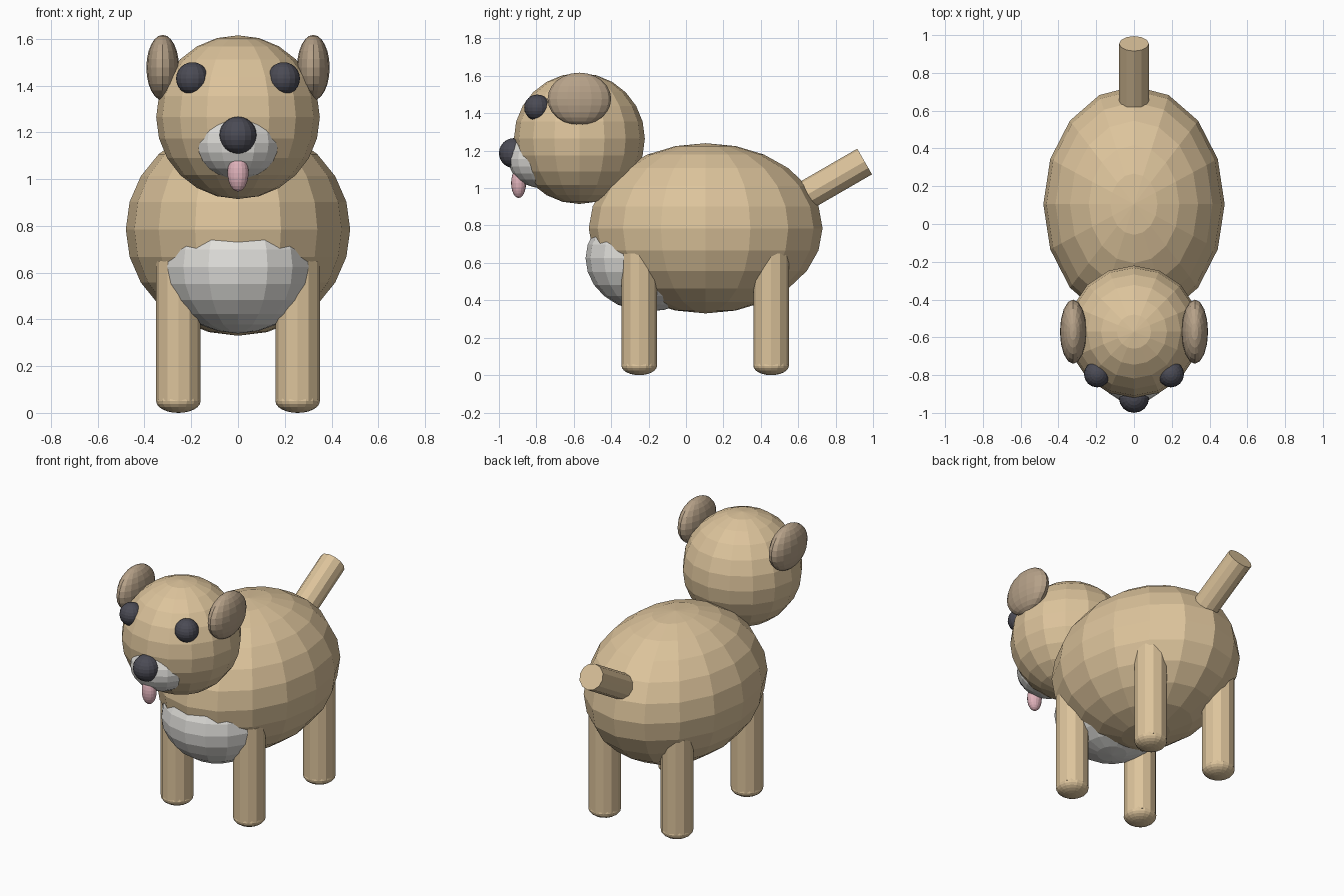
import bpy
import math

if "Cube" in bpy.data.objects:
    bpy.data.objects.remove(bpy.data.objects["Cube"])


def material(name, rgb):
    m = bpy.data.materials.new(name)
    m.diffuse_color = (*rgb, 1.0)
    m.use_nodes = True
    m.node_tree.nodes["Principled BSDF"].inputs["Base Color"].default_value = m.diffuse_color
    return m


TAN = material("tan_fur", (0.72, 0.55, 0.33))
BROWN = material("brown_fur", (0.47, 0.36, 0.25))
WHITE = material("white_fur", (0.75, 0.74, 0.71))
DARK = material("dark", (0.07, 0.07, 0.09))
PINK = material("pink", (0.75, 0.45, 0.50))


def ball(name, center, radii, mat):
    bpy.ops.mesh.primitive_uv_sphere_add(segments=16, ring_count=12, radius=1, location=center)
    ob = bpy.context.object
    ob.name = name
    ob.scale = radii
    ob.data.materials.append(mat)
    return ob


def rod(name, center, radius, length, mat, tilt=0.0):
    bpy.ops.mesh.primitive_cylinder_add(vertices=12, radius=radius, depth=length,
                                        location=center, rotation=(tilt, 0, 0))
    ob = bpy.context.object
    ob.name = name
    ob.data.materials.append(mat)
    return ob


# Body, chest patch and head
ball("body", (0, 0.105, 0.785), (0.48, 0.625, 0.455), TAN)
ball("chest_patch", (0, -0.20, 0.625), (0.33, 0.337, 0.285), WHITE)
ball("head", (0, -0.57, 1.265), (0.35, 0.35, 0.35), TAN)

# Face
ball("muzzle", (0, -0.77, 1.155), (0.185, 0.18, 0.155), WHITE)
ball("nose", (0, -0.92, 1.187), (0.08, 0.08, 0.08), DARK)
ball("tongue", (0, -0.895, 1.027), (0.045, 0.04, 0.08), PINK)

# Paired parts
for side, s in (("left", -1), ("right", 1)):
    ball(f"{side}_eye", (s * 0.195, -0.795, 1.43), (0.07, 0.07, 0.07), DARK)
    ball(f"{side}_ear", (s * 0.322, -0.57, 1.477), (0.07, 0.17, 0.14), BROWN)
    for end, y in (("front", -0.25), ("back", 0.455)):
        rod(f"{end}_{side}_leg", (s * 0.255, y, 0.35), 0.095, 0.60, TAN)
        ball(f"{end}_{side}_foot", (s * 0.255, y, 0.05), (0.095, 0.095, 0.05), TAN)

# Tail, raised 30 degrees and pointing backwards
length, rise = 0.45, math.radians(30)
rod("tail", (0, 0.955 - length / 2 * math.cos(rise), 1.142 - length / 2 * math.sin(rise)),
    0.079, length, TAN, tilt=-(math.pi / 2 - rise))
